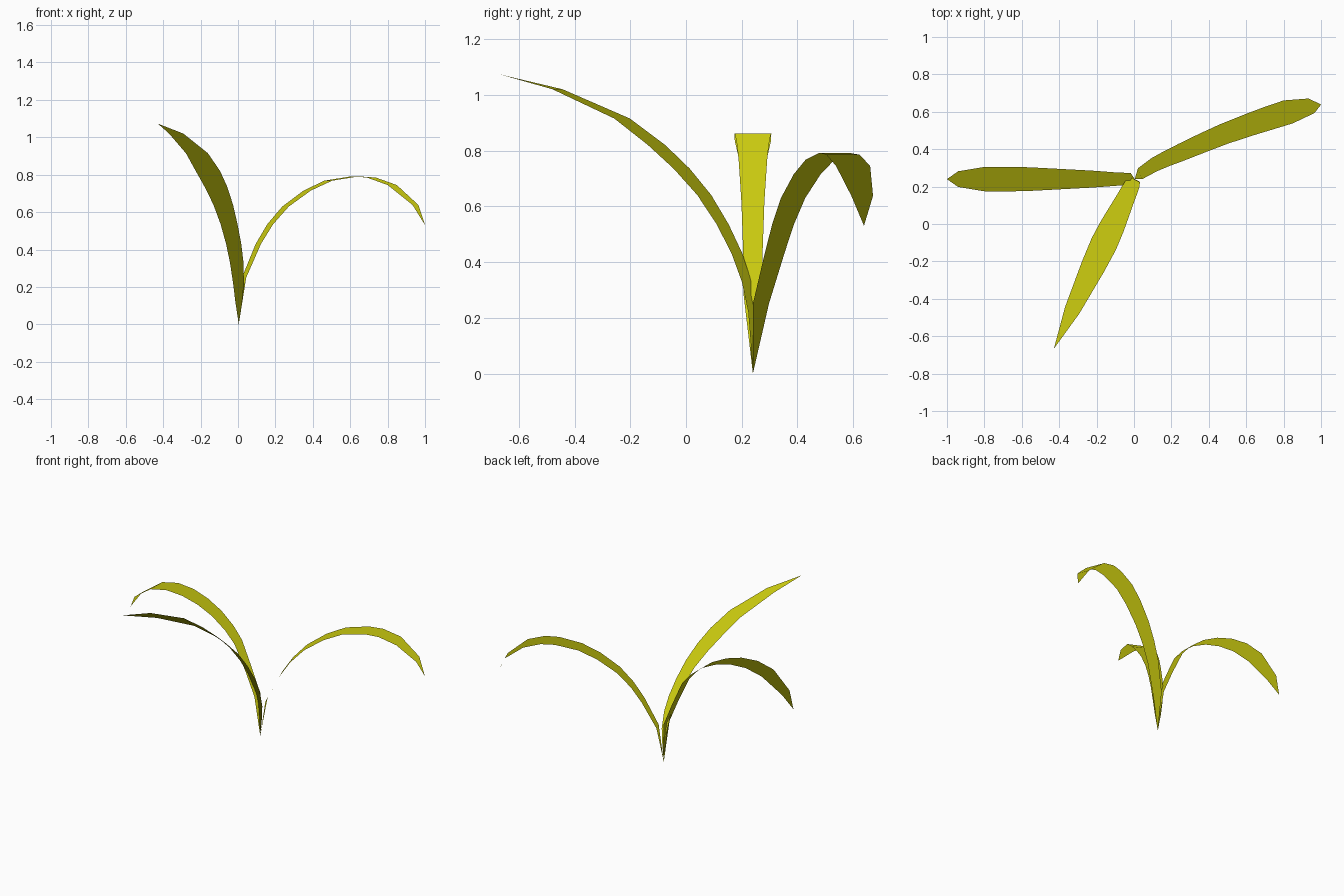
import bpy
import bmesh
from math import radians
from mathutils import Matrix, Vector

default_cube = bpy.data.objects.get("Cube")
if default_cube:
    bpy.data.objects.remove(default_cube, do_unlink=True)

# Single yellow-green leaf colour
leaf_colour = (0.62, 0.62, 0.005, 1.0)
leaf_material = bpy.data.materials.new("yellow_green_leaf")
leaf_material.use_nodes = True
leaf_material.diffuse_color = leaf_colour
shader = next(n for n in leaf_material.node_tree.nodes if n.type == "BSDF_PRINCIPLED")
shader.inputs["Base Color"].default_value = leaf_colour

ROOT = Vector((0.004, 0.24, 0.0))


def make_blade(name, azimuth, sections):
    """Thin arching sheet; sections hold (reach, height, half width, sideways bow)."""
    turn = Matrix.Rotation(radians(azimuth), 3, "Z")
    inward = (turn @ Vector((-1, 0, 1))).normalized()
    bm = bmesh.new()

    def add_point(reach, side, height):
        return bm.verts.new(turn @ Vector((reach, side, height)) + ROOT)

    rows = []
    for reach, height, half, *bow in sections:
        middle = sum(bow)
        sides = (middle - half, middle + half) if half else (middle,)
        rows.append([add_point(reach, side, height) for side in sides])

    # Pointed ends become triangles, the rest quads, all facing up and inwards
    for lower, upper in zip(rows, rows[1:]):
        face = bm.faces.new(lower + upper[::-1])
        face.smooth = True
        face.normal_update()
        if face.normal.dot(inward) < 0:
            face.normal_flip()

    mesh = bpy.data.meshes.new(name)
    bm.to_mesh(mesh)
    bm.free()
    mesh.materials.append(leaf_material)
    # Even shading along the whole blade
    mesh.normals_split_custom_set_from_vertices([inward] * len(mesh.vertices))
    blade = bpy.data.objects.new(name, mesh)
    bpy.context.scene.collection.objects.link(blade)
    return blade


# Tall blade reaching forward
make_blade("front_leaf_blade", 244.5, [
    (0, 0, 0), (0, 0.12, 0.02), (0.003, 0.22, 0.032), (0.025, 0.33, 0.04),
    (0.063, 0.43, 0.045), (0.12, 0.535, 0.05), (0.193, 0.64, 0.058),
    (0.283, 0.735, 0.067), (0.383, 0.82, 0.072), (0.52, 0.915, 0.065),
    (0.777, 1.02, 0.042), (1.005, 1.073, 0)])

# Drooping blade on the left and back, bowed sideways
make_blade("left_leaf_blade", 21.8, [
    (0, 0, 0), (0.037, 0.25, 0.031, 0.016), (0.126, 0.43, 0.038, 0.033),
    (0.196, 0.535, 0.042, 0.038), (0.286, 0.63, 0.047, 0.041),
    (0.412, 0.715, 0.052, 0.045), (0.534, 0.768, 0.056, 0.047),
    (0.685, 0.791, 0.061, 0.042), (0.778, 0.785, 0.064, 0.037),
    (0.895, 0.745, 0.066, 0.029), (1.023, 0.638, 0.042, 0.013),
    (1.073, 0.53, 0)])

# Drooping blade on the right
make_blade("right_leaf_blade", 180, [
    (0, 0, 0), (0.022, 0.28, 0.033), (0.09, 0.44, 0.035),
    (0.17, 0.61, 0.041), (0.24, 0.69, 0.046), (0.335, 0.765, 0.051),
    (0.445, 0.82, 0.057), (0.56, 0.853, 0.063), (0.68, 0.862, 0.066),
    (0.804, 0.835, 0.065), (0.944, 0.735, 0.042), (1.004, 0.635, 0)])
